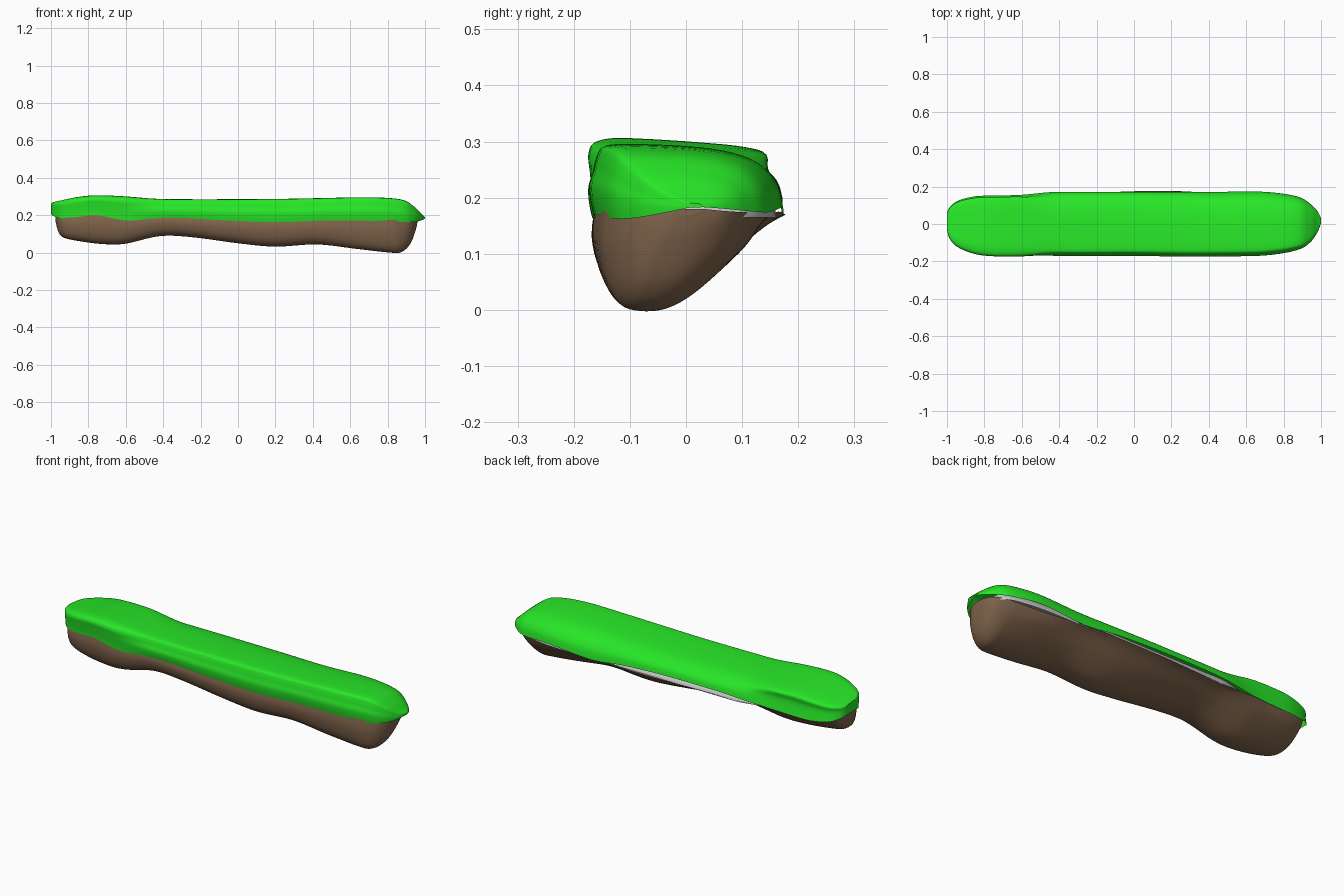
import bpy, bmesh


def material(name, rgb):
    m = bpy.data.materials.new(name)
    m.diffuse_color = (*rgb, 1)
    return m


def step(a, b, x):
    t = min(max((x - a) / (b - a), 0), 1)
    return t * t * (3 - 2 * t)


def smooth(rows, n):
    """Catmull-Rom curve through rows of numbers, n steps per span."""
    out = []
    for i in range(len(rows) - 1):
        a, b, c, d = (rows[max(i - 1, 0)], rows[i], rows[i + 1],
                      rows[min(i + 2, len(rows) - 1)])
        for k in range(n):
            t = k / n
            out.append([0.5 * (2 * q + (r - p) * t + (2 * p - 5 * q + 4 * r - s) * t * t
                               + (3 * q - p - 3 * r + s) * t ** 3)
                        for p, q, r, s in zip(a, b, c, d)])
    out.append(list(rows[-1]))
    return out


def loft(name, stations, prof_a, prof_b, weight, mat, flip=False, n=5, m=4):
    """Open shell along x. Station: x, y front, y back, z peak, z front rim, z back rim.
    Profiles: (fraction across y, fraction from rim to peak), blended by weight(x)."""
    bm = bmesh.new()
    grid = []
    for x, yf, yb, zp, zf, zb in smooth(stations, n):
        w = weight(x)
        prof = [[p + (q - p) * w for p, q in zip(a, b)] for a, b in zip(prof_a, prof_b)]
        ring = []
        for u, v in smooth(prof, m):
            rim = zf + (zb - zf) * min(max(u, 0), 1)
            ring.append(bm.verts.new((x, yf + (yb - yf) * u, rim + (zp - rim) * v)))
        grid.append(ring)

    def face(vs):
        bm.faces.new(vs[::-1] if flip else vs)

    for a, b in zip(grid, grid[1:]):
        for j in range(len(a) - 1):
            face([a[j], b[j], b[j + 1], a[j + 1]])
    face(grid[0])           # left end
    face(grid[-1][::-1])    # right end
    me = bpy.data.meshes.new(name)
    bm.to_mesh(me)
    bm.free()
    me.materials.append(mat)
    ob = bpy.data.objects.new(name, me)
    bpy.context.collection.objects.link(ob)
    for p in me.polygons:
        p.use_smooth = len(p.vertices) == 4
    return ob


green = material("grass green", (0.022, 0.84, 0.022))
brown = material("earth brown", (0.22, 0.13, 0.073))
grey = material("inner grey", (0.62, 0.62, 0.62))

# grass cap: bulky left end, the rest slopes off to a thin back rim
grass = [
    (-1.0, -0.03, 0.06, 0.262, 0.205, 0.205),
    (-0.985, -0.08, 0.09, 0.270, 0.195, 0.195),
    (-0.94, -0.125, 0.125, 0.280, 0.182, 0.18),
    (-0.85, -0.160, 0.148, 0.298, 0.192, 0.172),
    (-0.75, -0.172, 0.152, 0.306, 0.200, 0.172),
    (-0.60, -0.174, 0.156, 0.300, 0.172, 0.178),
    (-0.45, -0.170, 0.170, 0.288, 0.182, 0.190),
    (-0.30, -0.170, 0.172, 0.285, 0.185, 0.197),
    (0.0, -0.170, 0.172, 0.285, 0.167, 0.197),
    (0.25, -0.174, 0.172, 0.287, 0.163, 0.186),
    (0.45, -0.173, 0.172, 0.291, 0.171, 0.165),
    (0.70, -0.168, 0.172, 0.295, 0.170, 0.182),
    (0.87, -0.140, 0.148, 0.284, 0.163, 0.174),
    (0.94, -0.100, 0.110, 0.247, 0.163, 0.176),
    (0.98, -0.045, 0.070, 0.208, 0.172, 0.180),
    (1.0, 0.005, 0.030, 0.190, 0.182, 0.183),
]
grass_slope = [(0.02, 0), (0.005, 0.2), (0.0, 0.42), (0.02, 0.62), (0.035, 0.8),
               (0.06, 0.95), (0.13, 1.0), (0.3, 1.0), (0.55, 0.96), (0.74, 0.87),
               (0.88, 0.69), (0.97, 0.38), (1.0, 0)]
grass_bulky = [(0.03, 0), (0.025, 0.2), (0.015, 0.42), (0.005, 0.62), (0.0, 0.78),
               (0.03, 0.93), (0.13, 1.0), (0.3, 0.99), (0.6, 0.94), (0.85, 0.88),
               (0.97, 0.78), (0.96, 0.5), (1.0, 0)]
loft("grass_cap", grass, grass_slope, grass_bulky,
     lambda x: step(-0.4, -0.65, x), green)

# dirt body: steep front, fuller ends, back sloping up to its rim
dirt = [
    (-0.975, -0.04, 0.06, 0.165, 0.215, 0.215),
    (-0.96, -0.09, 0.095, 0.110, 0.205, 0.21),
    (-0.93, -0.125, 0.115, 0.080, 0.20, 0.205),
    (-0.85, -0.152, 0.134, 0.062, 0.205, 0.20),
    (-0.72, -0.165, 0.142, 0.046, 0.21, 0.195),
    (-0.60, -0.165, 0.15, 0.048, 0.19, 0.18),
    (-0.42, -0.162, 0.16, 0.088, 0.20, 0.17),
    (-0.25, -0.165, 0.165, 0.083, 0.195, 0.17),
    (0.0, -0.167, 0.175, 0.050, 0.185, 0.17),
    (0.2, -0.168, 0.177, 0.032, 0.18, 0.17),
    (0.42, -0.168, 0.165, 0.044, 0.185, 0.175),
    (0.62, -0.166, 0.145, 0.022, 0.19, 0.168),
    (0.8, -0.155, 0.130, 0.002, 0.185, 0.168),
    (0.87, -0.137, 0.118, 0.002, 0.18, 0.172),
    (0.92, -0.105, 0.100, 0.045, 0.18, 0.174),
    (0.95, -0.06, 0.07, 0.120, 0.18, 0.176),
    (0.96, -0.015, 0.03, 0.168, 0.18, 0.18),
]
dirt_mid = [(0.02, 0), (0.0, 0.35), (0.04, 0.72), (0.12, 0.94), (0.24, 1.0),
            (0.4, 0.95), (0.55, 0.79), (0.72, 0.52), (0.86, 0.23), (0.93, 0.1), (1.0, 0)]
dirt_end = [(0.02, 0), (0.0, 0.35), (0.04, 0.72), (0.12, 0.94), (0.24, 1.0),
            (0.4, 0.98), (0.56, 0.86), (0.74, 0.63), (0.89, 0.37), (0.96, 0.17), (1.0, 0)]
loft("dirt_body", dirt, dirt_mid, dirt_end,
     lambda x: step(0.4, 0.75, abs(x)), brown, flip=True)

# thin inner layer that shows in the gap under the back rim of the grass
layer = [(x * 0.97, yf * 0.88, yb * (0.93 if x > -0.6 else 0.78), 0.198, 0.18, 0.165)
         for x, yf, yb, *_ in grass[2:-2]]
edge = [(0.0, 0), (0.02, 1), (0.98, 1), (1.0, 0)]
loft("inner_layer", layer, edge, edge, lambda x: 0, grey, m=1)
